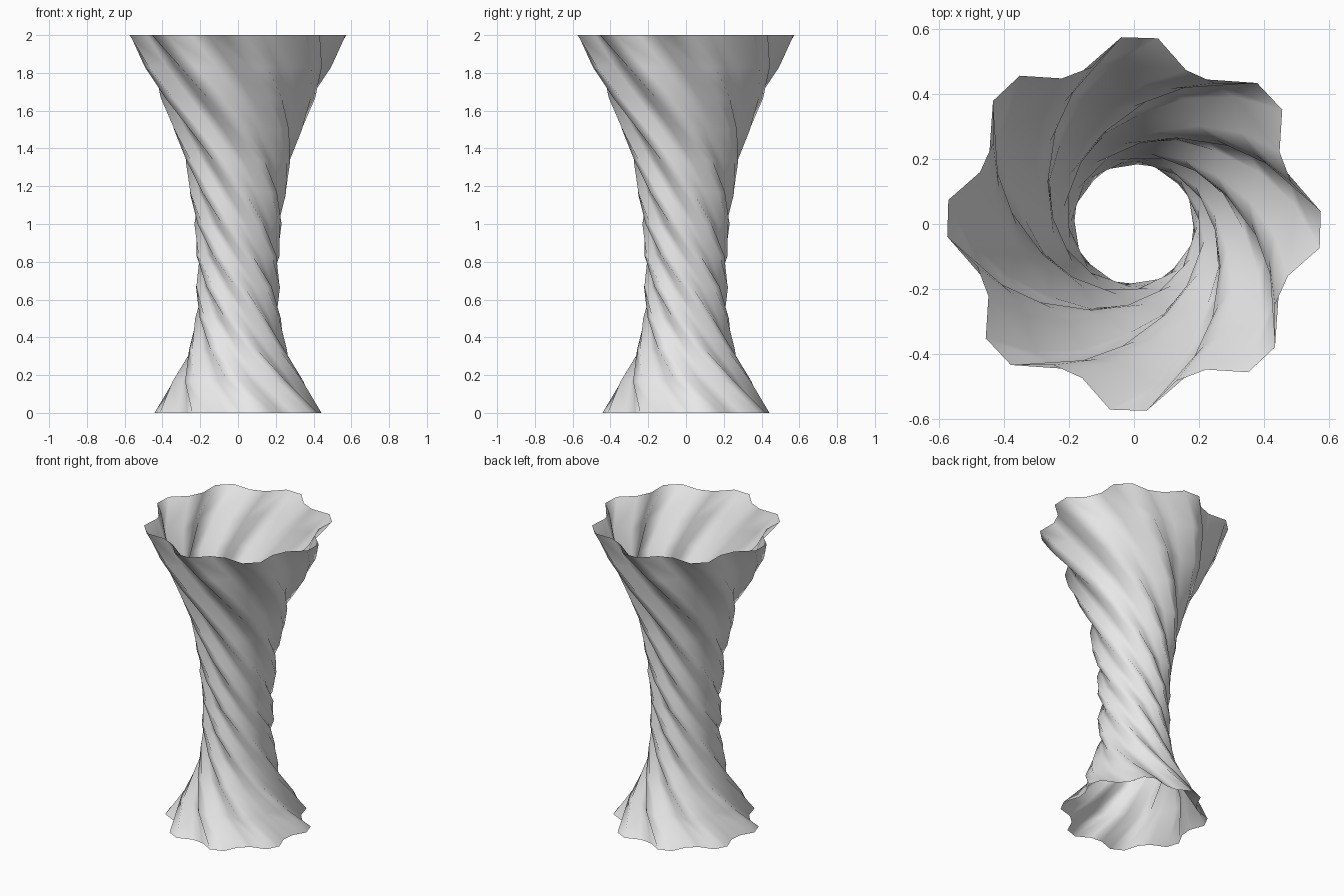
import bpy, bmesh
from math import cos, sin, radians, tau

if "Cube" in bpy.data.objects:
    bpy.data.objects.remove(bpy.data.objects["Cube"], do_unlink=True)

LOBES, SIDES, ROWS = 8, 32, 12
TOP_PHASE = radians(-1.75)

# height, mean radius
RADIUS = [(0, .423), (.17, .322), (.34, .245), (.5, .213), (.69, .208), (.92, .212),
          (1.2, .243), (1.35, .272), (1.53, .328), (1.77, .437), (2, .537)]
# height, twist in degrees, counted down from the rim
TWIST = [(0, 290), (.17, 268), (.34, 243), (.5, 215), (.69, 180), (.92, 135),
         (1.2, 90), (1.53, 45), (1.77, 20), (2, 0)]


def smooth_value(keys, z):
    """Cubic interpolation through (height, value) keys."""
    def slope(i):
        a, b = keys[max(i - 1, 0)], keys[min(i + 1, len(keys) - 1)]
        return (b[1] - a[1]) / (b[0] - a[0])
    i = max(k for k in range(len(keys) - 1) if keys[k][0] <= z + 1e-6)
    (z0, v0), (z1, v1) = keys[i], keys[i + 1]
    h = z1 - z0
    t = (z - z0) / h
    return ((1 + 2 * t) * (1 - t) ** 2 * v0 + t * (1 - t) ** 2 * h * slope(i)
            + t * t * (3 - 2 * t) * v1 + t * t * (t - 1) * h * slope(i + 1))


# Open fluted tube: lobed rings, scaled and twisted along the height
bm = bmesh.new()
rings = []
for row in range(ROWS + 1):
    z = 2 * row / ROWS
    mean = smooth_value(RADIUS, z)
    turn = TOP_PHASE + radians(smooth_value(TWIST, z))
    ring = []
    for k in range(SIDES):
        a = tau * (k + .5) / SIDES
        r = mean * (1 + .1 * cos(LOBES * a))
        ring.append(bm.verts.new((r * cos(a + turn), r * sin(a + turn), z)))
    rings.append(ring)

# Skin with diagonals that follow the twist
for low, high in zip(rings, rings[1:]):
    for k in range(SIDES):
        n = (k + 1) % SIDES
        for corners in ((low[k], low[n], high[k]), (low[n], high[n], high[k])):
            bm.faces.new(corners).smooth = True

mesh = bpy.data.meshes.new("twisted_vase")
bm.to_mesh(mesh)
bm.free()
vase = bpy.data.objects.new("twisted_vase", mesh)
bpy.context.collection.objects.link(vase)

# Plain grey finish
grey = bpy.data.materials.new("light_grey")
grey.use_nodes = True
grey.diffuse_color = (.8, .8, .8, 1)
grey.node_tree.nodes["Principled BSDF"].inputs["Base Color"].default_value = (.8, .8, .8, 1)
mesh.materials.append(grey)
